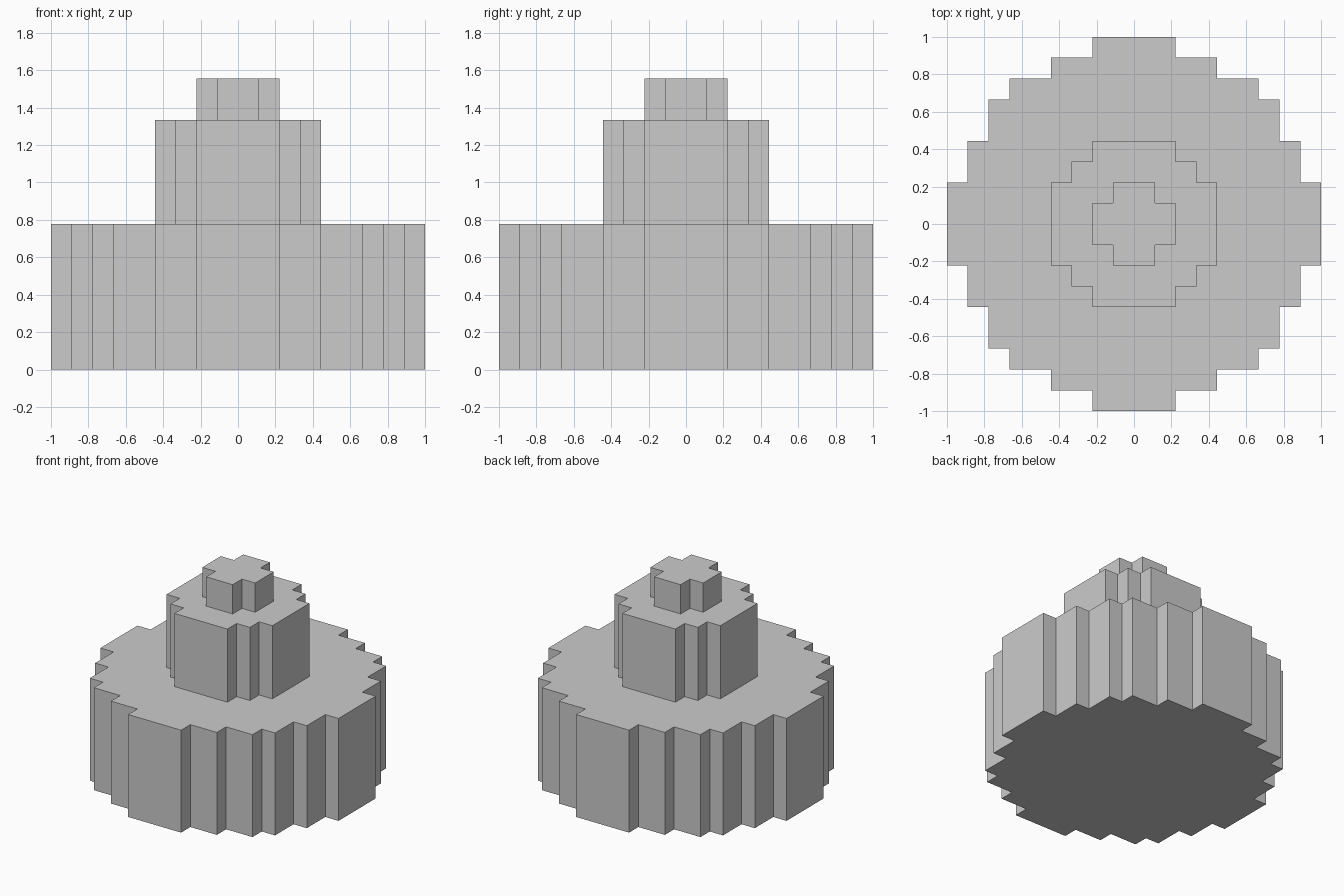
import bpy, bmesh

if "Cube" in bpy.data.objects:
    bpy.data.objects.remove(bpy.data.objects["Cube"])

U = 1 / 9  # block size


def stepped_tier(name, steps, z0, z1):
    """Extrude a blocky round outline; steps are the outer corners of one quadrant."""
    quad = []
    for i, (x, y) in enumerate(steps):
        quad.append((x, y))
        if i + 1 < len(steps):
            quad.append((steps[i + 1][0], y))  # inner corner
    outline = []
    for _ in range(4):
        outline += quad
        quad = [(-y, x) for x, y in quad]  # quarter turn

    bm = bmesh.new()
    face = bm.faces.new([bm.verts.new((x * U, y * U, z0 * U)) for x, y in outline])
    ext = bmesh.ops.extrude_face_region(bm, geom=[face], use_keep_orig=True)
    top = [v for v in ext["geom"] if isinstance(v, bmesh.types.BMVert)]
    bmesh.ops.translate(bm, verts=top, vec=(0, 0, (z1 - z0) * U))
    bmesh.ops.recalc_face_normals(bm, faces=bm.faces)
    mesh = bpy.data.meshes.new(name)
    bm.to_mesh(mesh)
    bm.free()
    obj = bpy.data.objects.new(name, mesh)
    bpy.context.collection.objects.link(obj)
    return obj


# Wide base, middle drum and small cross-shaped cap
stepped_tier("base_tier", [(9, 2), (8, 4), (7, 6), (6, 7), (4, 8), (2, 9)], 0, 7)
stepped_tier("middle_tier", [(4, 2), (3, 3), (2, 4)], 7, 12)
stepped_tier("top_tier", [(2, 1), (1, 2)], 12, 14)
